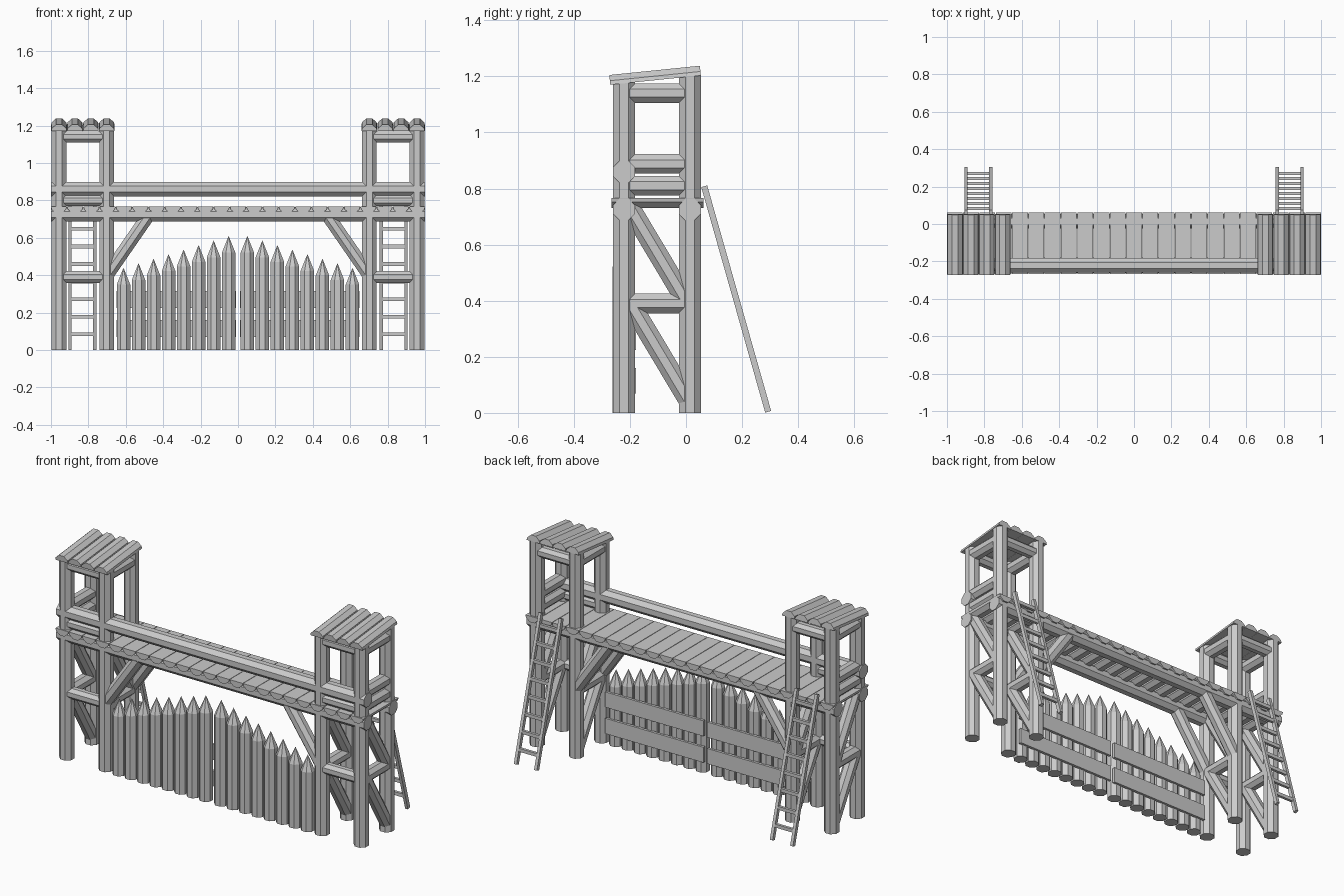
import bpy, bmesh
from math import cos, sin, radians
from mathutils import Vector

if "Cube" in bpy.data.objects:
    bpy.data.objects.remove(bpy.data.objects["Cube"])

R = 0.042                 # log radius (octagon corner)
YF, YB = -0.221, 0.014    # front and back post rows
XO, XI = 0.957, 0.702     # outer and inner post columns


def ring(r, n=8):
    return [(r * cos(radians(360 * (i + .5) / n)), r * sin(radians(360 * (i + .5) / n))) for i in range(n)]


def half(r, s=1):
    return [(r * cos(radians(a)), s * r * sin(radians(a))) for a in (0, 22.5, 67.5, 112.5, 157.5, 180)]


def rect(w, h):
    return [(-w / 2, -h / 2), (w / 2, -h / 2), (w / 2, h / 2), (-w / 2, h / 2)]


def prism(name, profile, p, q, tip=0.0):
    """Sweep a profile from p to q, with an optional pointed end."""
    p, q = Vector(p), Vector(q)
    d = (q - p).normalized()
    ref = Vector((0, 1, 0)) if abs(d.z) > 0.999 else Vector((0, 0, 1))
    side = d.cross(ref).normalized()
    up = side.cross(d)
    bm = bmesh.new()
    a = [bm.verts.new(p + side * u + up * v) for u, v in profile]
    b = [bm.verts.new(q + side * u + up * v) for u, v in profile]
    n = len(a)
    bm.faces.new(a)
    for i in range(n):
        bm.faces.new((a[i], a[(i + 1) % n], b[(i + 1) % n], b[i]))
    if tip:
        t = bm.verts.new(q + d * tip)
        for i in range(n):
            bm.faces.new((b[i], b[(i + 1) % n], t))
    else:
        bm.faces.new(b)
    bmesh.ops.recalc_face_normals(bm, faces=bm.faces)
    me = bpy.data.meshes.new(name)
    bm.to_mesh(me)
    bm.free()
    ob = bpy.data.objects.new(name, me)
    bpy.context.collection.objects.link(ob)
    return ob


LOG = ring(R)
THIN = ring(0.038)

# Full-length beams, front rail and walkway planks
for y in (YF, YB):
    prism("walkway_beam", LOG, (-1, y, .725), (1, y, .725))
prism("front_rail", LOG, (-1, YF, .86), (1, YF, .86))
for i in range(23):
    x = (i - 11) * 0.0871
    prism("walkway_plank", half(R, -.9), (x, -.266, .766), (x, .062, .766))

for s in (-1, 1):
    # Tower posts
    for x in (XO, XI):
        prism("front_post", LOG, (s * x, YF, 0), (s * x, YF, 1.18))
        prism("back_post", LOG, (s * x, YB, 0), (s * x, YB, 1.205))
        # Side crossbars and diagonal braces
        for z in (.39, 1.14):
            prism("side_crossbar", THIN, (s * x, YF, z), (s * x, YB, z))
        for z in (.375, .035):
            prism("side_brace", THIN, (s * x, YF + .02, z + .36), (s * x, YB, z))
    # Outer guard rails
    for z in (.81, .888):
        prism("side_rail", THIN, (s * XO, YF, z), (s * XO, YB, z))
    # Front and back crossbars
    for y, z in ((YF, .39), (YF, .80), (YF, 1.14), (YB, 1.14)):
        prism("tower_crossbar", ring(.034), (s * XO, y, z), (s * XI, y, z))
    # Knee braces under the walkway
    for y in (YF, YB):
        prism("knee_brace", THIN, (s * .70, y, .40), (s * .475, y, .725))
    # Sloped roof logs
    for i in range(4):
        x = s * (.957 - i * .085)
        prism("roof_log", half(R, .9), (x, -.27, 1.17), (x, .053, 1.203))
    # Gate pickets and backing boards
    for i in range(8):
        x = s * (.05 + i * .0803)
        top = .61 - i * .0243
        prism("gate_picket", ring(.039), (x, -.226, 0), (x, -.226, top - .09), .09)
    for z in (.115, .27):
        prism("gate_board", rect(.016, .09), (s * .012, -.186, z), (s * .65, -.186, z))
    # Ladder
    foot, head = Vector((0, .293, .004)), Vector((0, .065, .808))
    for x in (.766, .898):
        o = Vector((s * x, 0, 0))
        prism("ladder_rail", rect(.018, .022), o + foot, o + head)
    for i in range(8):
        z = .08 + i * .0945
        c = foot.lerp(head, z / .808)
        prism("ladder_rung", rect(.016, .02), (s * .766, c.y, c.z), (s * .898, c.y, c.z))
